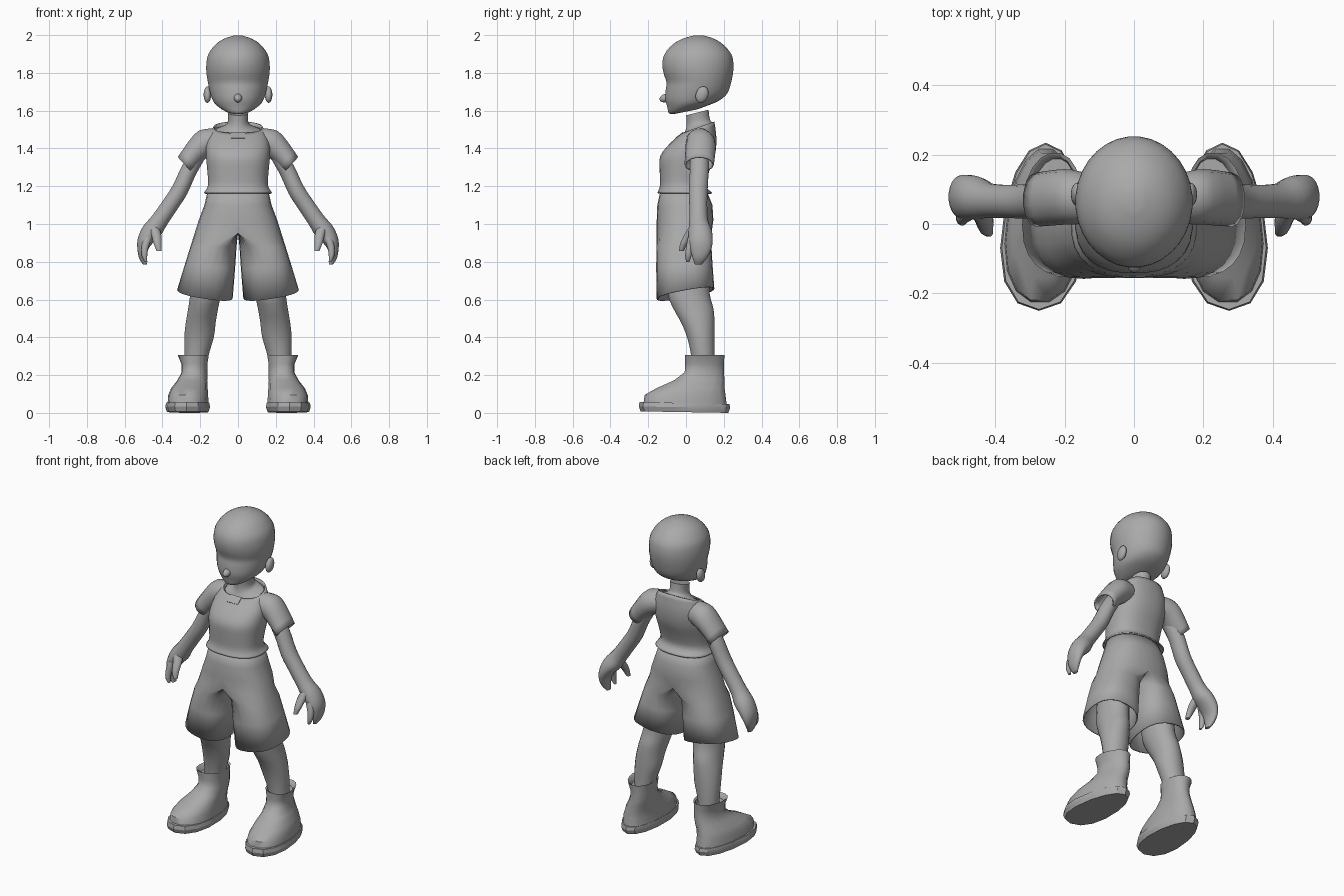
import bpy, bmesh, math
from mathutils import Vector, Matrix

cube = bpy.data.objects.get("Cube")
if cube:
    bpy.data.objects.remove(cube)

GREY = (0.4, 0.4, 0.4, 1)
clay = bpy.data.materials.new("plain grey")
clay.use_nodes = True
clay.diffuse_color = GREY
bsdf = clay.node_tree.nodes["Principled BSDF"]
bsdf.inputs["Base Color"].default_value = GREY
bsdf.inputs["Roughness"].default_value = 0.8


def finish(name, bm, mirror=False, thick=0, angle=50):
    bmesh.ops.recalc_face_normals(bm, faces=bm.faces)
    mesh = bpy.data.meshes.new(name)
    bm.to_mesh(mesh)
    bm.free()
    mesh.materials.append(clay)
    ob = bpy.data.objects.new(name, mesh)
    bpy.context.collection.objects.link(ob)
    bpy.ops.object.select_all(action='DESELECT')
    ob.select_set(True)
    bpy.context.view_layer.objects.active = ob
    bpy.ops.object.shade_smooth_by_angle(angle=math.radians(angle))
    if mirror:
        ob.modifiers.new("mirror", 'MIRROR').use_mirror_merge = True
    if thick:
        solid = ob.modifiers.new("cloth", 'SOLIDIFY')
        solid.thickness = thick
        solid.offset = -1
    return ob


def refine(rings, steps):
    """Catmull-Rom interpolation between the given rings."""
    rings = [tuple(r) + (0,) * (7 - len(r)) for r in rings]
    out = []
    for i in range(len(rings) - 1):
        a, b, c, d = (rings[max(i - 1, 0)], rings[i], rings[i + 1],
                      rings[min(i + 2, len(rings) - 1)])
        for k in range(steps):
            t = k / steps
            out.append([q + t / 2 * (r - p + t * (2*p - 5*q + 4*r - s + t * (3*(q - r) + s - p)))
                        for p, q, r, s in zip(a, b, c, d)])
    return out + [rings[-1]]


def power(v, p):
    return math.copysign(abs(v) ** (2 / p), v)


def skin(bm, loops):
    rows = [[bm.verts.new(co) for co in loop] for loop in loops]
    n = len(rows[0])
    for low, high in zip(rows, rows[1:]):
        for i in range(n):
            j = (i + 1) % n
            bm.faces.new((low[i], low[j], high[j], high[i]))
    return rows


def loft(name, rings, n=20, steps=3, p=2, egg=0, caps="both", **kw):
    """Ring: x, y, z, x radius, y radius, z rise at +x, z rise at +y."""
    loops = []
    for x, y, z, rx, ry, dx, dy in refine(rings, steps):
        loop = []
        for i in range(n):
            a = math.tau * (i + 0.5) / n
            c, s = power(math.cos(a), p), power(math.sin(a), p)
            loop.append((x + rx * c * (1 - egg * s) - egg * 0.06 * s, y + ry * s, z + dx * c + dy * s))
        loops.append(loop)
    bm = bmesh.new()
    rows = skin(bm, loops)
    if caps in ("both", "first"):
        bm.faces.new(rows[0])
    if caps in ("both", "last"):
        bm.faces.new(rows[-1])
    return finish(name, bm, **kw)


def ball(name, place, size, tilt=0, **kw):
    bm = bmesh.new()
    bmesh.ops.create_uvsphere(bm, u_segments=16, v_segments=10, radius=1)
    bmesh.ops.transform(bm, verts=bm.verts, matrix=Matrix.Translation(place)
                        @ Matrix.Rotation(tilt, 4, 'X') @ Matrix.Diagonal((*size, 1)))
    return finish(name, bm, **kw)


# Head, with a small nose and ears
loft("head", [
    (0, 0, 1.595, .035, .06, 0, .012), (0, .01, 1.605, .075, .10, 0, .02),
    (0, .035, 1.635, .12, .135, 0, .015), (0, .05, 1.67, .14, .16, 0, .01),
    (0, .06, 1.71, .152, .168), (0, .068, 1.75, .16, .172),
    (0, .065, 1.8, .168, .185), (0, .063, 1.85, .168, .189),
    (0, .063, 1.9, .157, .177), (0, .063, 1.95, .12, .135),
    (0, .065, 1.98, .075, .085), (0, .068, 1.997, .025, .03)], n=32, angle=80)
ball("nose", (0, -.108, 1.667), (.022, .033, .022), .3)
ball("ear", (.162, .085, 1.685), (.02, .033, .045), -.35, mirror=True)

# Neck spreading into the collar
loft("neck", [(0, .06, 1.59, .055, .06, 0, .015), (0, .065, 1.545, .054, .062, 0, .01),
              (0, .068, 1.52, .07, .07, 0, .02), (0, .065, 1.495, .125, .082, 0, .028)])

# Shirt body, sleeves and collar notch
loft("shirt", [
    (0, .065, 1.512, .13, .086, 0, .03), (0, .04, 1.44, .165, .122, 0, .01),
    (0, .008, 1.36, .17, .145), (0, -.008, 1.28, .163, .132),
    (0, -.016, 1.205, .16, .122), (0, -.007, 1.165, .181, .146)],
    n=28, p=2.4, caps="none", thick=.008)
loft("sleeve", [
    (.10, .07, 1.44, .015, .065, .065), (.15, .075, 1.435, .02, .075, .07),
    (.202, .078, 1.41, .03, .08, .067), (.282, .07, 1.315, .038, .078, .04)],
    n=14, caps="first", mirror=True, thick=.008)
bm = bmesh.new()
bmesh.ops.create_cube(bm, size=1, matrix=Matrix.Translation((0, -.035, 1.468))
                      @ Matrix.Rotation(math.radians(37), 4, 'X') @ Matrix.Diagonal((.075, .05, .008, 1)))
finish("collar_notch", bm)

# Shorts: one half, open at the middle above the crotch
loops = []
for z, mid, inner, outer, front, back, dx, dy in [
        (1.2, 0, 0, .155, -.13, .1, 0, 0), (1.1, 0, 0, .178, -.152, .14, 0, 0),
        (1.02, 0, 0, .208, -.155, .145, 0, 0), (.95, 0, 0, .23, -.155, .135, 0, 0),
        (.88, .12, .008, .252, -.156, .135, 0, 0), (.78, .145, .015, .28, -.158, .14, .01, .01),
        (.63, .17, .028, .322, -.155, .15, .022, .027)]:
    loop = []
    for i in range(24):
        a = math.tau * i / 24
        c, s = power(math.cos(a), 2.4), power(math.sin(a), 2.4)
        reach = outer - mid if c > 0 else mid - inner
        x = mid + reach * c if abs(c) > 1e-4 else mid
        loop.append((x, (front + back) / 2 + (back - front) / 2 * s, z + dx * c + dy * s))
    loops.append(loop)
bm = bmesh.new()
skin(bm, loops)
inside = [f for f in bm.faces if all(abs(v.co.x) < 1e-4 for v in f.verts)]
bmesh.ops.delete(bm, geom=inside, context='FACES')
finish("shorts", bm, mirror=True, thick=.008)

# Arms and hands
loft("arm", [
    (.215, .07, 1.36, .036, .05, .022), (.262, .07, 1.28, .037, .05, .024),
    (.308, .065, 1.18, .038, .05, .024), (.36, .065, 1.10, .038, .048, .024),
    (.415, .067, 1.02, .04, .05, .024), (.455, .075, .965, .05, .062, .02),
    (.49, .078, .91, .042, .064, .008), (.505, .078, .86, .027, .054),
    (.503, .072, .815, .019, .036), (.492, .066, .785, .01, .018)], mirror=True)
loft("index_finger", [
    (.475, .035, .93, .025, .025), (.492, .02, .88, .02, .02),
    (.495, .012, .83, .015, .017), (.487, .01, .80, .007, .009)], n=12, mirror=True)
loft("thumb", [
    (.445, .045, .985, .028, .03), (.432, .015, .94, .027, .026),
    (.426, -.012, .895, .021, .02), (.418, -.024, .858, .013, .013)], n=12, mirror=True)

# Legs
loft("leg", [
    (.16, .01, .78, .08, .11), (.172, .015, .63, .082, .112), (.185, .04, .55, .08, .107),
    (.197, .062, .48, .08, .09), (.206, .079, .40, .079, .074),
    (.22, .09, .30, .064, .063), (.225, .095, .2, .055, .06)], mirror=True)

# Boots with a flat sole
loft("boot", [
    (.262, -.005, .04, .108, .225), (.262, -.005, .095, .104, .218),
    (.255, .025, .132, .095, .182), (.24, .07, .172, .078, .136),
    (.228, .097, .215, .068, .106), (.229, .098, .26, .068, .104),
    (.235, .099, .306, .081, .107), (.235, .099, .30, .07, .096),
    (.23, .099, .275, .062, .09)], n=16, steps=1, p=2.2, egg=.14, mirror=True)
loft("sole", [(.264, -.008, .004, .108, .232, 0, -.004), (.264, -.008, .03, .117, .242, 0, -.004),
              (.264, -.008, .052, .112, .238, 0, -.006)],
     n=14, steps=1, p=2.2, egg=.16, mirror=True, angle=30)
